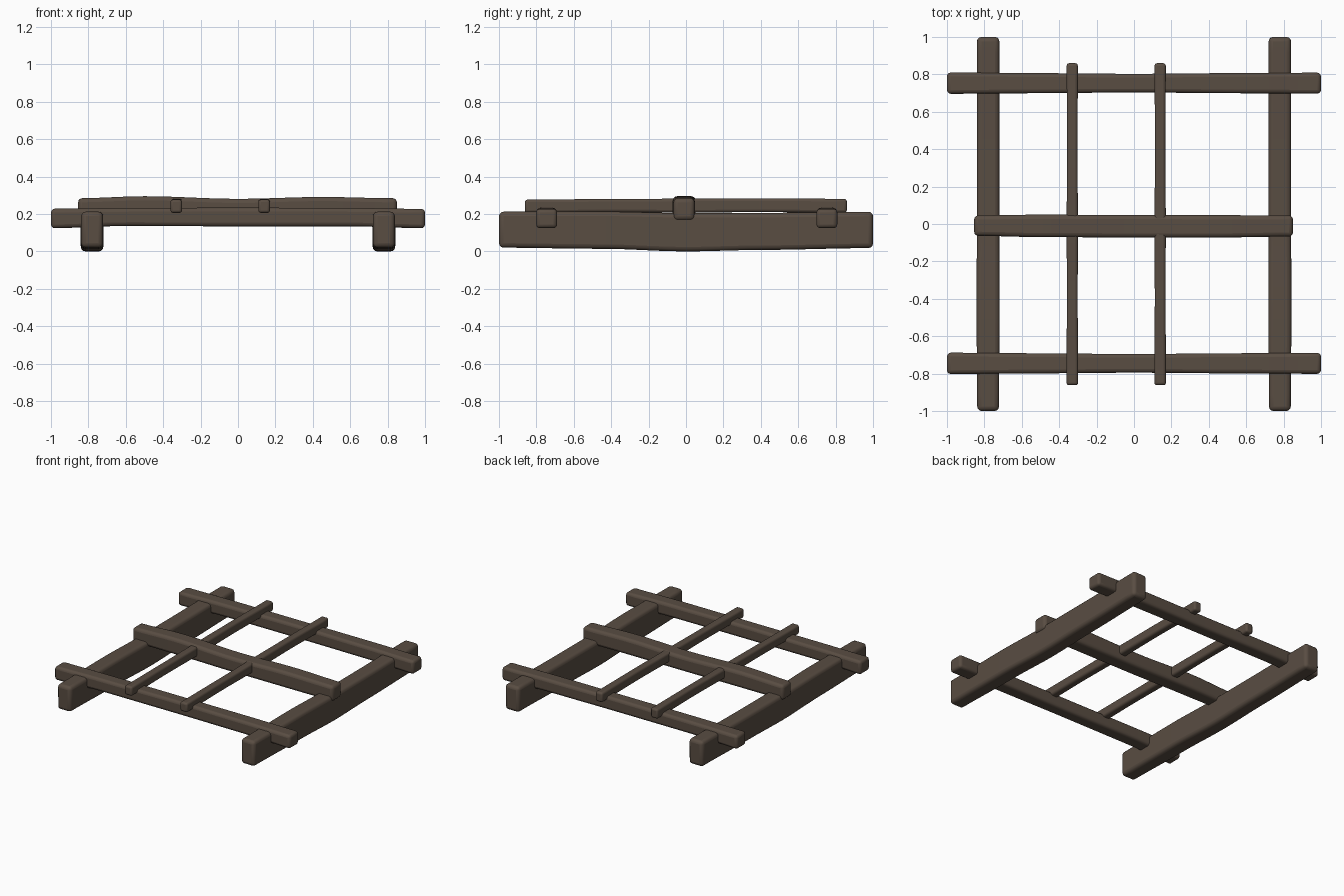
import bpy, bmesh

if "Cube" in bpy.data.objects:
    bpy.data.objects.remove(bpy.data.objects["Cube"])

wood = bpy.data.materials.new("dark weathered wood")
wood.diffuse_color = (0.100, 0.074, 0.055, 1)
wood.use_nodes = True
wood.node_tree.nodes["Principled BSDF"].inputs["Base Color"].default_value = wood.diffuse_color


def smooth_value(keys, t, k):
    # eased interpolation between hand-placed stations
    for a, b in zip(keys, keys[1:]):
        if t <= b[0] + 1e-6:
            u = (t - a[0]) / (b[0] - a[0])
            u = u * u * (3 - 2 * u)
            return a[k] + (b[k] - a[k]) * u
    return keys[-1][k]


def beam(name, axis, keys, bevel, steps=24):
    """Hewn beam; each key = (along, side_min, side_max, z_min, z_max)."""
    bm = bmesh.new()
    rings = []
    t0, t1 = keys[0][0], keys[-1][0]
    for i in range(steps + 1):
        # keep the first and last stations clear of the end rounding
        t = t0 + (t1 - t0) * i / steps
        s0, s1, z0, z1 = (smooth_value(keys, t, k) for k in range(1, 5))
        ring = []
        for s, z in ((s0, z0), (s1, z0), (s1, z1), (s0, z1)):
            ring.append(bm.verts.new((t, s, z) if axis == 'x' else (s, t, z)))
        rings.append(ring)
    for a, b in zip(rings, rings[1:]):
        for j in range(4):
            k = (j + 1) % 4
            bm.faces.new((a[j], a[k], b[k], b[j]))
    bm.faces.new(rings[0])
    bm.faces.new(rings[-1])
    bmesh.ops.recalc_face_normals(bm, faces=bm.faces)
    me = bpy.data.meshes.new(name)
    bm.to_mesh(me)
    bm.free()
    me.materials.append(wood)
    ob = bpy.data.objects.new(name, me)
    bpy.context.collection.objects.link(ob)
    mod = ob.modifiers.new("rounded edges", 'BEVEL')
    mod.width, mod.segments = bevel, 3
    mod.limit_method, mod.angle_limit = 'ANGLE', 0.9
    bpy.ops.object.select_all(action='DESELECT')
    ob.select_set(True)
    bpy.context.view_layer.objects.active = ob
    bpy.ops.object.shade_smooth_by_angle(angle=0.8)
    return ob


# deep side rails with a slightly bellied underside
for side, sx in (("left", -1), ("right", 1)):
    c = 0.78 * sx
    beam(side + "_rail", 'y', [
        (-1.0, c - .058, c + .058, .020, .212),
        (-0.45, c - .062, c + .062, .014, .213),
        (0.0, c - .060, c + .060, .000, .205),
        (0.4, c - .060, c + .060, .008, .206),
        (1.0, c - .060, c + .060, .018, .212)], .024)

# front and back cross rails, gently arched and waisted
for name, c in (("front_cross_rail", -0.745), ("back_cross_rail", 0.753)):
    beam(name, 'x', [
        (-1.0, c - .057, c + .057, .124, .228),
        (-0.6, c - .054, c + .054, .136, .232),
        (0.0, c - .050, c + .050, .134, .234),
        (0.6, c - .054, c + .054, .134, .232),
        (1.0, c - .056, c + .056, .124, .227)], .020)

# centre beam lying over the side rails
beam("centre_beam", 'x', [
    (-0.855, -.063, .046, .170, .284),
    (-0.5, -.070, .050, .172, .295),
    (0.0, -.072, .048, .168, .281),
    (0.45, -.072, .047, .168, .291),
    (0.85, -.067, .046, .166, .284)], .022)

# two thin slats running front to back
for name, c in (("left_slat", -0.33), ("right_slat", 0.14)):
    beam(name, 'y', [
        (-0.862, c - .031, c + .031, .206, .277),
        (-0.4, c - .029, c + .029, .210, .280),
        (0.0, c - .030, c + .030, .208, .282),
        (0.4, c - .028, c + .028, .210, .284),
        (0.86, c - .030, c + .030, .207, .281)], .014)
